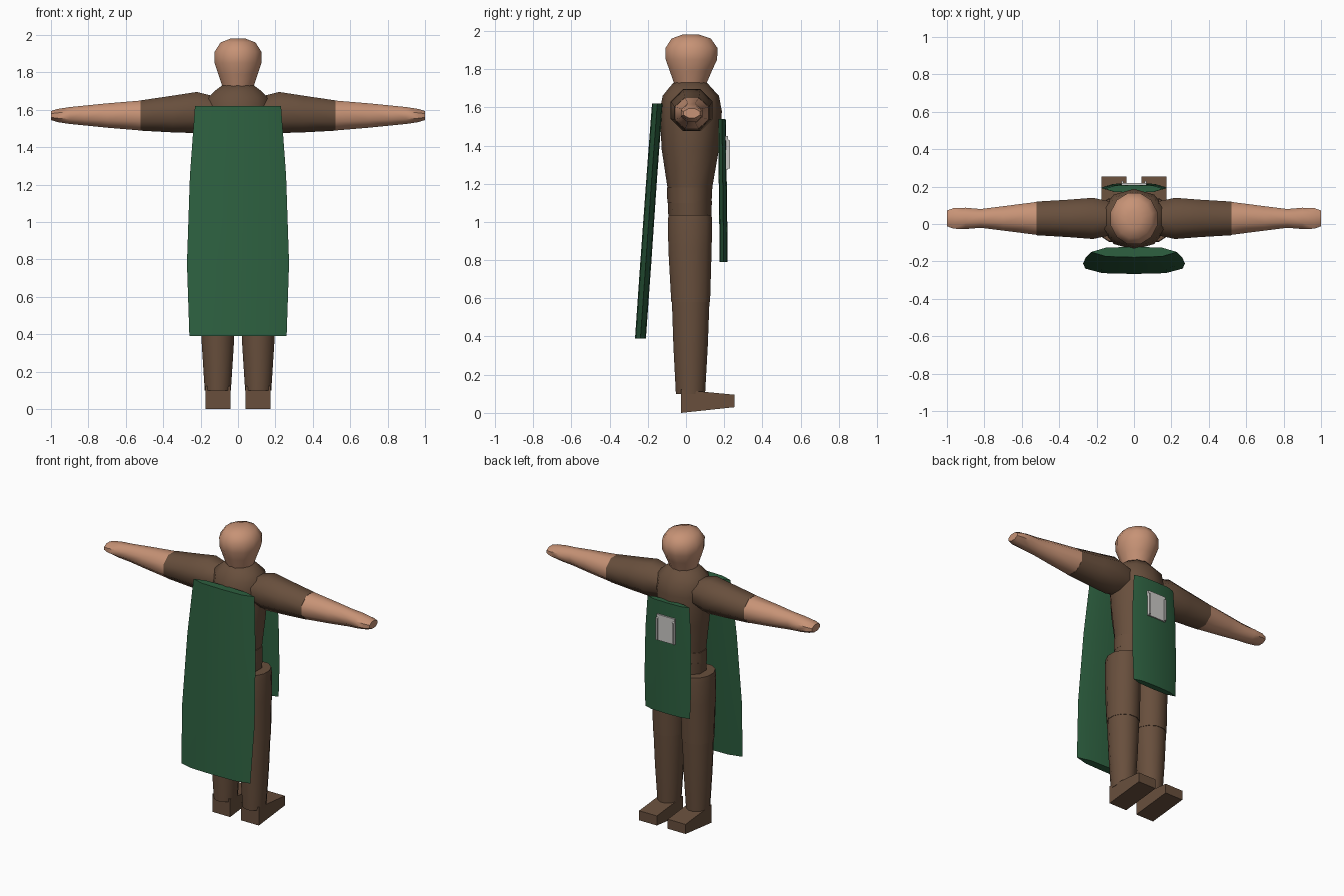
import bpy, bmesh
from math import sin, cos, pi, radians
from mathutils import Vector

cube = bpy.data.objects.get("Cube")
if cube:
    bpy.data.objects.remove(cube)


def material(name, rgb):
    m = bpy.data.materials.new(name)
    m.use_nodes = True
    m.diffuse_color = (*rgb, 1)
    m.node_tree.nodes["Principled BSDF"].inputs["Base Color"].default_value = (*rgb, 1)
    return m


BROWN = material("brown cloth", (0.138, 0.078, 0.046))
SKIN = material("skin", (0.57, 0.29, 0.18))
GREEN = material("green cloth", (0.026, 0.115, 0.05))
GREY = material("pale grey", (0.6, 0.59, 0.57))


def finish(bm, name, mat):
    bmesh.ops.recalc_face_normals(bm, faces=bm.faces)
    mesh = bpy.data.meshes.new(name)
    bm.to_mesh(mesh)
    bm.free()
    mesh.materials.append(mat)
    ob = bpy.data.objects.new(name, mesh)
    bpy.context.collection.objects.link(ob)
    bpy.ops.object.select_all(action="DESELECT")
    ob.select_set(True)
    bpy.context.view_layer.objects.active = ob
    bpy.ops.object.shade_smooth_by_angle(angle=radians(50))
    return ob


def ellipse(sides):
    """Unit outline with flat sides facing the axes."""
    r = 1 / cos(pi / sides)
    return [(r * cos((i + 0.5) * 2 * pi / sides), r * sin((i + 0.5) * 2 * pi / sides))
            for i in range(sides)]


LENS = [(1, 0), (0.65, 0.85), (0, 1), (-0.65, 0.85),
        (-1, 0), (-0.65, -0.85), (0, -1), (0.65, -0.85)]


def loft(name, mat, outline, rings, place):
    """Skin an outline through rings; place(ring, u, v) gives each point."""
    bm = bmesh.new()
    loops = [[bm.verts.new(place(r, u, v)) for u, v in outline] for r in rings]
    n = len(outline)
    for a, b in zip(loops, loops[1:]):
        for i in range(n):
            j = (i + 1) % n
            bm.faces.new((a[i], a[j], b[j], b[i]))
    bm.faces.new(loops[0])
    bm.faces.new(loops[-1])
    return finish(bm, name, mat)


def upright(name, mat, outline, rings, x=0):
    """Rings are (z, half width, back y, front y)."""
    def place(r, u, v):
        z, w, y0, y1 = r
        return Vector((x + u * w, (y0 + y1) / 2 + v * (y1 - y0) / 2, z))
    return loft(name, mat, outline, rings, place)


def limb(name, mat, side, rings):
    """Rings are (x, z centre, z radius, y radius)."""
    def place(r, u, v):
        return Vector((side * r[0], 0.03 + u * r[3], r[1] + v * r[2]))
    return loft(name, mat, ellipse(8), rings, place)


def block(name, mat, x, hw, profile):
    """Extrude a (y, z) side profile across a width."""
    bm = bmesh.new()
    f = bm.faces.new([bm.verts.new((x - hw, y, z)) for y, z in profile])
    new = bmesh.ops.extrude_face_region(bm, geom=[f])["geom"]
    bmesh.ops.translate(bm, vec=(2 * hw, 0, 0),
                        verts=[v for v in new if isinstance(v, bmesh.types.BMVert)])
    return finish(bm, name, mat)


# Head and body
upright("head", SKIN, ellipse(12), [
    (1.72, 0.082, -0.06, 0.105), (1.79, 0.105, -0.085, 0.135),
    (1.85, 0.125, -0.106, 0.163), (1.91, 0.125, -0.108, 0.165),
    (1.96, 0.093, -0.075, 0.13), (1.98, 0.04, -0.02, 0.07)])
upright("torso", BROWN, ellipse(10), [
    (1.17, 0.14, -0.09, 0.13), (1.38, 0.16, -0.12, 0.165),
    (1.58, 0.175, -0.13, 0.18), (1.66, 0.165, -0.115, 0.165),
    (1.7, 0.125, -0.085, 0.13), (1.73, 0.085, -0.06, 0.105)])
upright("waist", BROWN, ellipse(10), [
    (1.1, 0.146, -0.092, 0.128), (1.18, 0.146, -0.094, 0.132)])
upright("pelvis", BROWN, ellipse(10), [
    (0.98, 0.14, -0.085, 0.125), (1.11, 0.146, -0.09, 0.13)])

# Arms and legs, one set per side
for side, tag in ((1, "left"), (-1, "right")):
    limb(tag + "_sleeve", BROWN, side, [
        (0.1, 1.58, 0.085, 0.085), (0.22, 1.585, 0.11, 0.11),
        (0.35, 1.577, 0.098, 0.1), (0.52, 1.569, 0.081, 0.09)])
    limb(tag + "_forearm_and_hand", SKIN, side, [
        (0.52, 1.569, 0.08, 0.088), (0.7, 1.569, 0.065, 0.065),
        (0.82, 1.569, 0.053, 0.05), (0.9, 1.569, 0.045, 0.057),
        (0.965, 1.569, 0.035, 0.055), (1.0, 1.569, 0.024, 0.042)])
    hip = side * 0.108
    upright(tag + "_thigh", BROWN, ellipse(12), [
        (0.58, 0.098, -0.077, 0.126), (0.85, 0.102, -0.092, 0.134),
        (1.0, 0.1, -0.095, 0.137), (1.035, 0.095, -0.092, 0.134)], hip)
    upright(tag + "_shin", BROWN, ellipse(12), [
        (0.1, 0.07, -0.053, 0.1), (0.35, 0.086, -0.066, 0.114),
        (0.59, 0.096, -0.074, 0.123)], hip)
    block(tag + "_foot", BROWN, hip, 0.067, [
        (-0.026, 0), (0.255, 0.03), (0.255, 0.095), (-0.026, 0.122)])

# Long cloth on the front, short cloth on the back
upright("long_cape", GREEN, LENS, [
    (1.62, 0.23, -0.178, -0.122), (1.25, 0.257, -0.206, -0.15),
    (0.78, 0.273, -0.24, -0.182), (0.39, 0.26, -0.267, -0.21)])
upright("short_cape", GREEN, LENS, [
    (1.54, 0.158, 0.168, 0.208), (1.32, 0.172, 0.17, 0.212),
    (1.0, 0.176, 0.174, 0.216), (0.79, 0.168, 0.176, 0.218)])

# Pale plate with raised side rims
block("plate", GREY, 0, 0.068, [
    (0.205, 1.275), (0.22, 1.275), (0.22, 1.45), (0.205, 1.45)])
for side, tag in ((1, "left"), (-1, "right")):
    block(tag + "_plate_rim", GREY, side * 0.062, 0.006, [
        (0.205, 1.28), (0.231, 1.28), (0.231, 1.425), (0.205, 1.44)])
